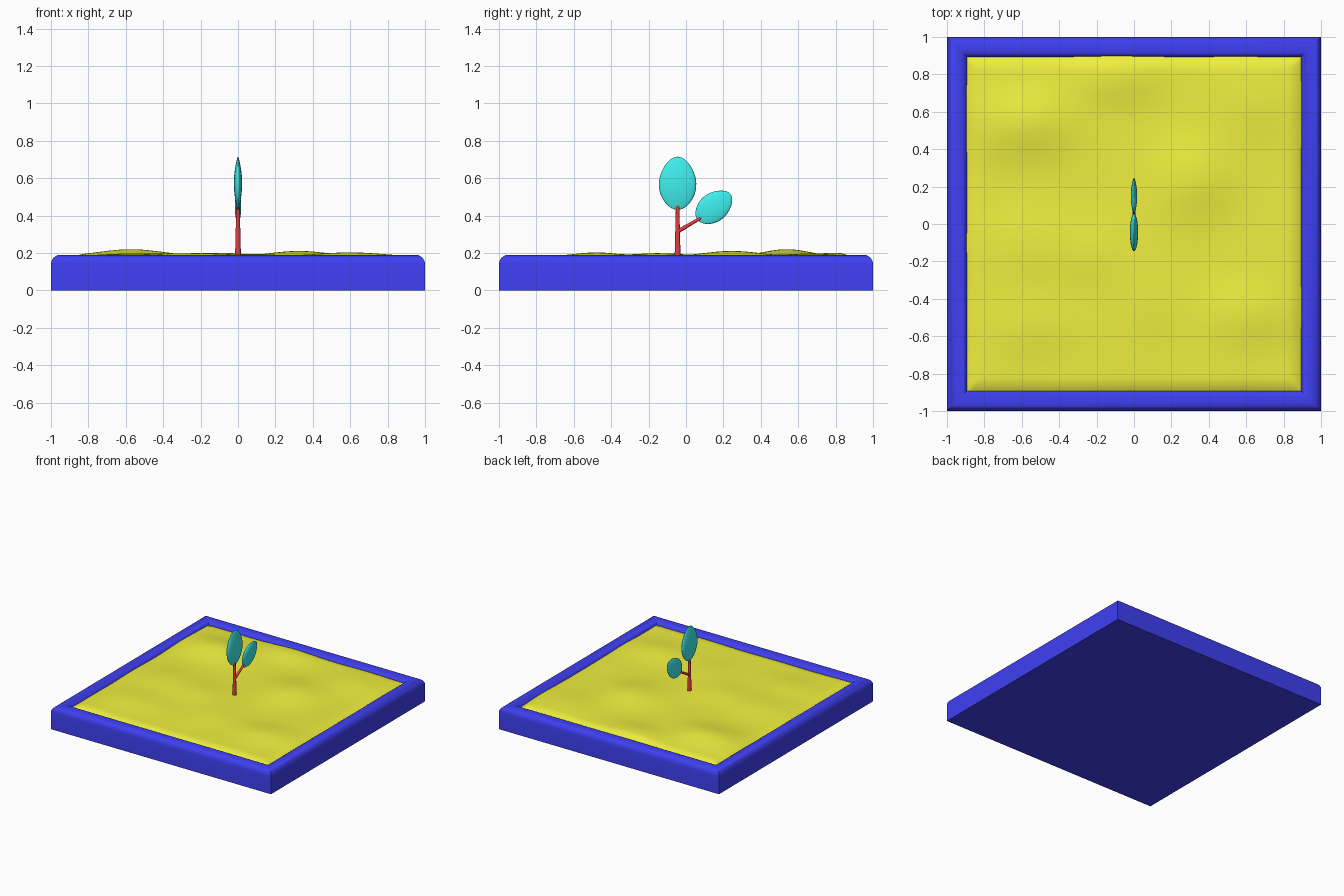
import bpy, bmesh, math
from mathutils import Vector, Matrix

if "Cube" in bpy.data.objects:
    bpy.data.objects.remove(bpy.data.objects["Cube"])


def material(name, rgb):
    m = bpy.data.materials.new(name)
    m.diffuse_color = (*rgb, 1)
    m.use_nodes = True
    m.node_tree.nodes["Principled BSDF"].inputs["Base Color"].default_value = m.diffuse_color
    return m


BLUE = material("blue", (0.05, 0.05, 0.9))
YELLOW = material("yellow", (0.87, 0.87, 0.05))
RED = material("red", (0.8, 0.05, 0.05))
CYAN = material("cyan", (0.05, 0.87, 0.87))


def finish(bm, name, mat, angle=35):
    bmesh.ops.recalc_face_normals(bm, faces=bm.faces)
    me = bpy.data.meshes.new(name)
    bm.to_mesh(me)
    bm.free()
    me.materials.append(mat)
    ob = bpy.data.objects.new(name, me)
    bpy.context.collection.objects.link(ob)
    bpy.ops.object.select_all(action='DESELECT')
    ob.select_set(True)
    bpy.context.view_layer.objects.active = ob
    bpy.ops.object.shade_smooth_by_angle(angle=math.radians(angle))
    return ob


# tray: square rings following a rounded rim profile, mitred at the corners
profile = [(1, 0), (1, 0.14)]
profile += [(0.95 + 0.05 * math.cos(a), 0.14 + 0.05 * math.sin(a))
            for a in (math.pi / 2 * i / 6 for i in range(1, 7))]
profile += [(0.935 - 0.045 * math.sin(a), 0.145 + 0.045 * math.cos(a))
            for a in (math.pi / 2 * i / 6 for i in range(7))]
profile += [(0.89, 0.08)]
bm = bmesh.new()
rings = [[bm.verts.new((sx * r, sy * r, z)) for sx, sy in ((-1, -1), (1, -1), (1, 1), (-1, 1))]
         for r, z in profile]
for a, b in zip(rings, rings[1:]):
    for i in range(4):
        j = (i + 1) % 4
        bm.faces.new((a[i], a[j], b[j], b[i]))
bm.faces.new(rings[0])
bm.faces.new(rings[-1])
finish(bm, "tray", BLUE)

# sand: gently mounded sheet (x, y, x spread, y spread, height)
MOUNDS = [(-0.57, 0.54, 0.17, 0.13, 0.040), (-0.10, 0.78, 0.18, 0.10, 0.020),
          (0.34, 0.25, 0.16, 0.15, 0.030), (-0.20, -0.15, 0.16, 0.14, 0.020),
          (0.60, -0.48, 0.20, 0.12, 0.023), (-0.60, -0.10, 0.18, 0.14, 0.015),
          (-0.55, -0.55, 0.20, 0.12, 0.015), (0.65, 0.65, 0.18, 0.15, 0.016),
          (0.10, -0.40, 0.14, 0.14, 0.012)]


def sand_height(x, y):
    z = 0.180 + 0.003 * math.sin(7 * x + 2 * y) * math.cos(6 * y - 3 * x)
    for mx, my, sx, sy, h in MOUNDS:
        z += h * math.exp(-((x - mx) / sx) ** 2 / 2 - ((y - my) / sy) ** 2 / 2)
    edge = max(abs(x), abs(y))
    return z - 0.03 * max(0, (edge - 0.82) / 0.09) ** 2


bm = bmesh.new()
bmesh.ops.create_grid(bm, x_segments=90, y_segments=90, size=0.905)
for v in bm.verts:
    v.co.z = sand_height(v.co.x, v.co.y)
finish(bm, "sand", YELLOW, 60)


# stems: tapered rods between two points
def rod(name, p, q, r1, r2):
    p, q = Vector(p), Vector(q)
    d = q - p
    bm = bmesh.new()
    bmesh.ops.create_cone(bm, cap_ends=True, segments=16, radius1=r1, radius2=r2, depth=d.length,
                          matrix=Matrix.Translation((p + q) / 2) @ d.to_track_quat('Z', 'Y').to_matrix().to_4x4())
    finish(bm, name, RED)


rod("trunk", (0, -0.045, 0.17), (0, -0.045, 0.46), 0.016, 0.009)
rod("branch", (0, -0.045, 0.315), (0, 0.085, 0.39), 0.011, 0.008)


# leaves: flattened spheres, narrowed towards the tip and thin at both ends
def leaf(name, centre, half_length, half_width, half_thick, tilt):
    bm = bmesh.new()
    bmesh.ops.create_uvsphere(bm, u_segments=32, v_segments=20, radius=1)
    for v in bm.verts:
        t = v.co.z
        v.co.x *= half_thick * (1 - 0.45 * t * t)
        v.co.y *= half_width * (1 - 0.12 * t * t - 0.06 * t)
        v.co.z *= half_length
    bm.transform(Matrix.Translation(centre) @ Matrix.Rotation(-math.radians(tilt), 4, 'X'))
    finish(bm, name, CYAN, 60)


leaf("top_leaf", (0, -0.045, 0.573), 0.142, 0.100, 0.022, 0)
leaf("side_leaf", (0, 0.150, 0.446), 0.112, 0.077, 0.017, 52)
